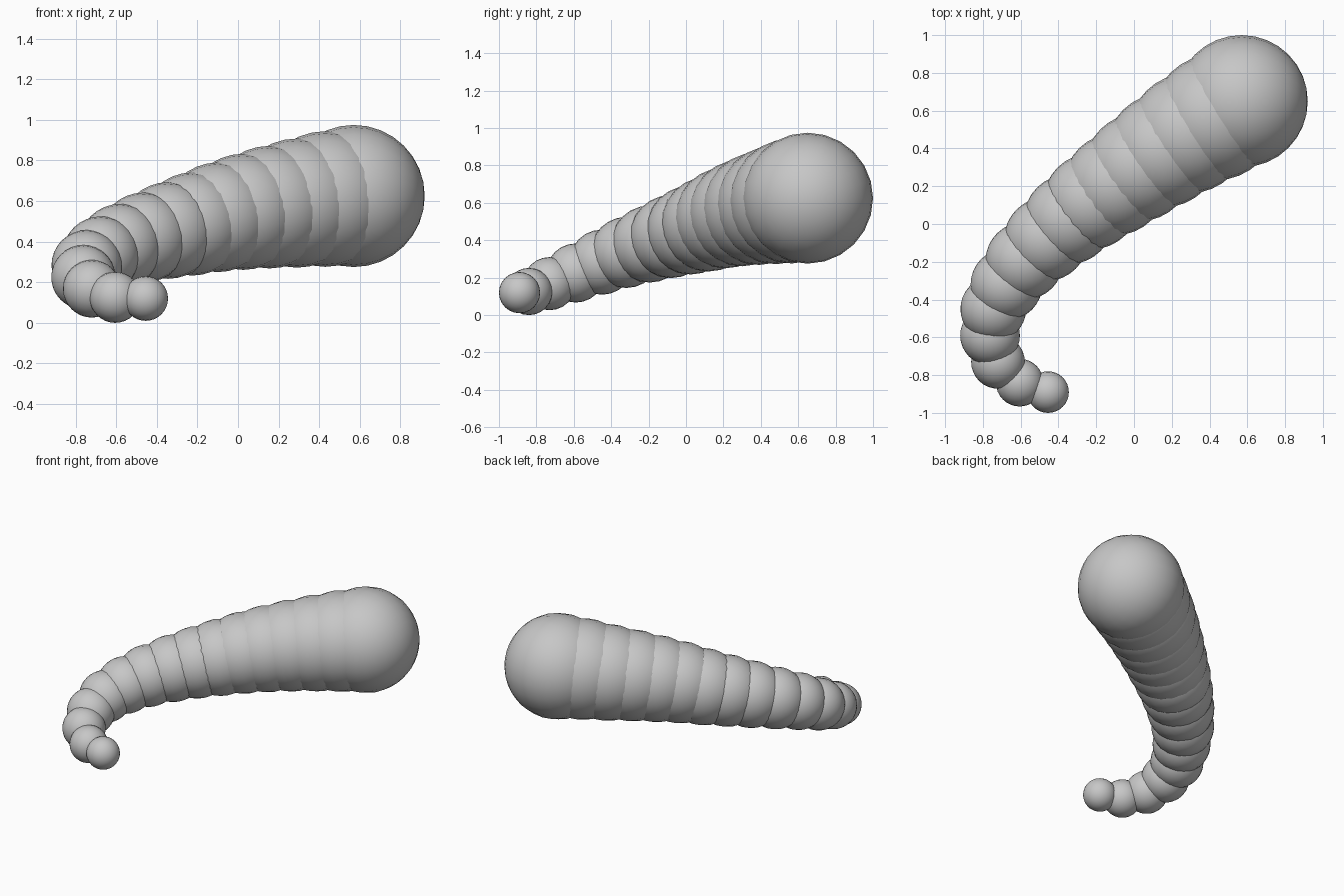
import bpy
import bmesh
from math import pi
from mathutils import Matrix, Vector

default_cube = bpy.data.objects.get("Cube")
if default_cube:
    bpy.data.objects.remove(default_cube, do_unlink=True)

# One plain grey for the whole body
grey = bpy.data.materials.new("plain_grey")
grey.use_nodes = True
colour = (0.57, 0.57, 0.57, 1.0)
grey.diffuse_color = colour
grey.node_tree.nodes["Principled BSDF"].inputs["Base Color"].default_value = colour

TIP_RADIUS = 0.11
HEAD_RADIUS = 0.35

# Centres of the overlapping balls, from the curled tip to the large head
path = [
    (-0.455, -0.89, 0.12), (-0.605, -0.84, 0.126), (-0.72, -0.73, 0.168),
    (-0.762, -0.59, 0.225), (-0.745, -0.45, 0.283), (-0.675, -0.32, 0.335),
    (-0.58, -0.195, 0.38), (-0.465, -0.08, 0.42), (-0.345, 0.025, 0.455),
    (-0.225, 0.12, 0.487), (-0.1, 0.21, 0.52), (0.025, 0.3, 0.547),
    (0.155, 0.39, 0.57), (0.29, 0.48, 0.59), (0.43, 0.565, 0.61),
    (0.57, 0.65, 0.625),
]


def add_ball(name, centre, radius):
    """Smooth ball with its poles lying along the x axis."""
    bm = bmesh.new()
    bmesh.ops.create_uvsphere(bm, u_segments=24, v_segments=16, radius=radius,
                              matrix=Matrix.Rotation(pi / 2, 4, "Y"))
    for face in bm.faces:
        face.smooth = True
    mesh = bpy.data.meshes.new(name)
    bm.to_mesh(mesh)
    bm.free()
    mesh.materials.append(grey)
    ball = bpy.data.objects.new(name, mesh)
    ball.location = Vector(centre)
    bpy.context.collection.objects.link(ball)
    return ball


# Radii grow evenly along the body
last = len(path) - 1
for i, centre in enumerate(path):
    radius = TIP_RADIUS + (HEAD_RADIUS - TIP_RADIUS) * i / last
    if i == 0:
        name = "tail_tip"
    elif i == last:
        name = "head"
    else:
        name = f"body_segment_{i}"
    add_ball(name, centre, radius)
